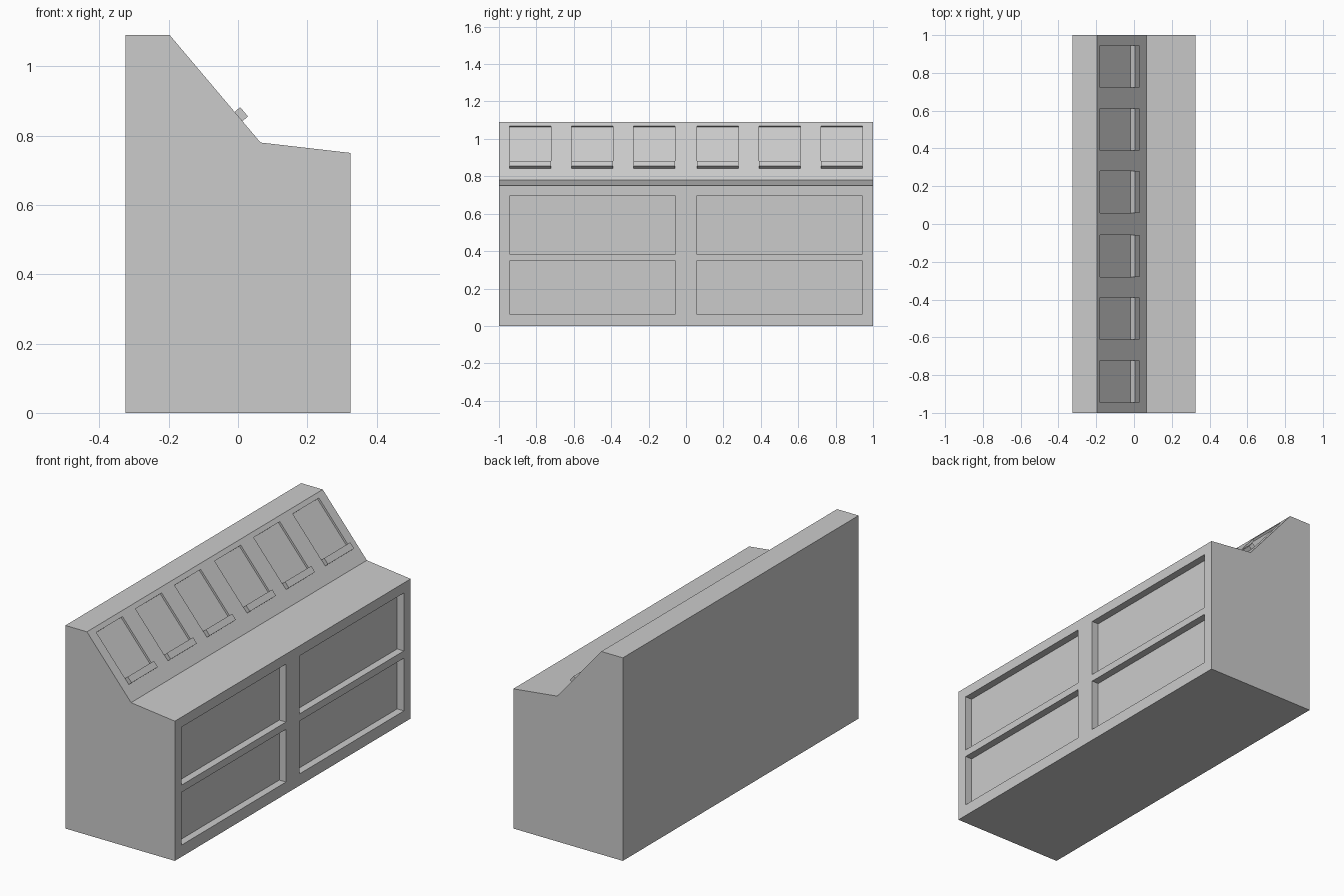
import bpy, bmesh
from math import atan2
from mathutils import Matrix, Vector

if "Cube" in bpy.data.objects:
    bpy.data.objects.remove(bpy.data.objects["Cube"])

# Side profile (x, z) of the cabinet
PROFILE = [(-0.325, 0), (0.325, 0), (0.325, 0.75), (0.065, 0.78),
           (-0.197, 1.09), (-0.325, 1.09)]

# Local frame of the sloped face: x runs down the slope, y across, z outward
top, low = Vector((-0.197, 0, 1.09)), Vector((0.065, 0, 0.78))
d = low - top
SLOPE = Matrix.Translation(top) @ Matrix.Rotation(atan2(-d.z, d.x), 4, 'Y')


def new_object(name, bm):
    bmesh.ops.recalc_face_normals(bm, faces=bm.faces)
    mesh = bpy.data.meshes.new(name)
    bm.to_mesh(mesh)
    bm.free()
    ob = bpy.data.objects.new(name, mesh)
    bpy.context.collection.objects.link(ob)
    return ob


def boxes(name, ranges, frame=Matrix()):
    """One mesh of boxes, each given as (x0, x1, y0, y1, z0, z1) in a frame."""
    bm = bmesh.new()
    for x0, x1, y0, y1, z0, z1 in ranges:
        centre = Vector((x0 + x1, y0 + y1, z0 + z1)) / 2
        size = Matrix.Diagonal((x1 - x0, y1 - y0, z1 - z0, 1))
        bmesh.ops.create_cube(bm, size=1, matrix=frame @ Matrix.Translation(centre) @ size)
    return new_object(name, bm)


def cut(target, cutter):
    cutter.hide_render = True
    mod = target.modifiers.new("cut", 'BOOLEAN')
    mod.operation, mod.solver, mod.object = 'DIFFERENCE', 'EXACT', cutter
    bpy.context.view_layer.objects.active = target
    bpy.ops.object.modifier_apply(modifier=mod.name)
    bpy.data.objects.remove(cutter)


# Cabinet body: profile extruded along y
bm = bmesh.new()
face = bm.faces.new([bm.verts.new((x, -1, z)) for x, z in PROFILE])
ext = bmesh.ops.extrude_face_region(bm, geom=[face])
bmesh.ops.translate(bm, vec=(0, 2, 0),
                    verts=[v for v in ext["geom"] if isinstance(v, bmesh.types.BMVert)])
body = new_object("cabinet_body", bm)

# Four recessed panels on the +x side
panels = [(0.285, 0.4, y0, y1, z0, z1)
          for y0, y1 in ((-0.943, -0.057), (0.057, 0.943))
          for z0, z1 in ((0.063, 0.346), (0.385, 0.696))]
cut(body, boxes("panel_cutter", panels))

# Six shallow display recesses on the slope, each with a ledge below
centres = [side * y for side in (-1, 1) for y in (0.17, 0.501, 0.833)]
half = 0.111
cut(body, boxes("display_cutter",
                [(0.026, 0.29, y - half, y + half, -0.011, 0.05) for y in centres], SLOPE))
boxes("display_ledges",
      [(0.29, 0.325, y - half, y + half, 0, 0.021) for y in centres], SLOPE)
